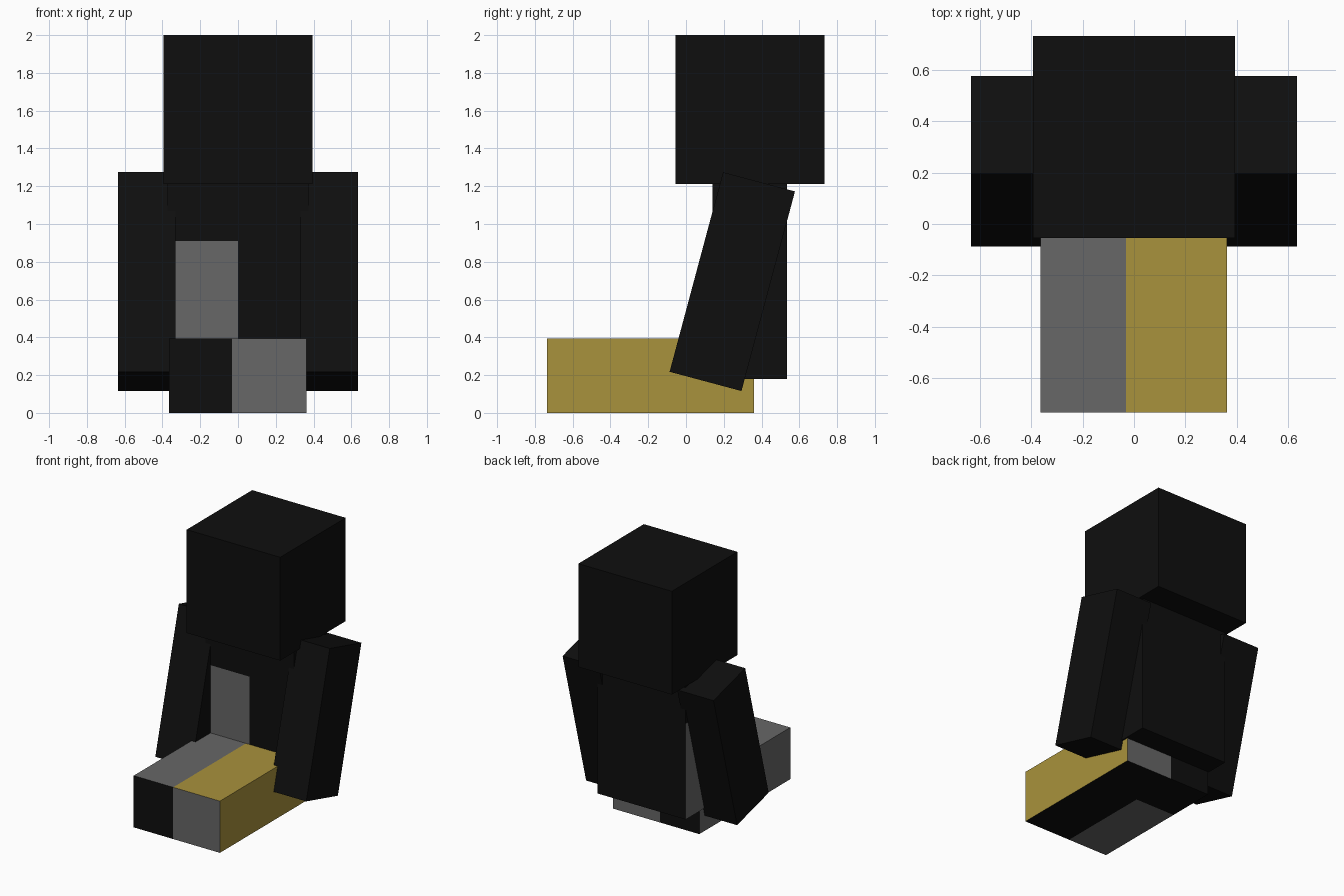
import bpy, bmesh, math
from mathutils import Matrix, Vector

if "Cube" in bpy.data.objects:
    bpy.data.objects.remove(bpy.data.objects["Cube"])


def colour(name, rgb):
    m = bpy.data.materials.new(name)
    m.diffuse_color = (*rgb, 1)
    m.use_nodes = True
    m.node_tree.nodes["Principled BSDF"].inputs["Base Color"].default_value = m.diffuse_color
    return m


BLACK, GREY, GOLD = 0, 1, 2
MATS = [colour("black", (0.0045, 0.0045, 0.0045)),
        colour("grey", (0.135, 0.135, 0.135)),
        colour("gold", (0.397, 0.287, 0.045))]


def box(name, lo, hi, rule=None, cuts=(), tilt=0):
    """Box from lo to hi, cut by planes (axis, value), faces coloured by rule(normal, centre)."""
    lo, hi = Vector(lo), Vector(hi)
    mid = (lo + hi) / 2
    bm = bmesh.new()
    bmesh.ops.create_cube(bm, size=1, matrix=Matrix.Translation(mid) @ Matrix.Diagonal((*(hi - lo), 1)))
    for axis, value in cuts:
        co, no = Vector((0, 0, 0)), Vector((0, 0, 0))
        co[axis], no[axis] = value, 1
        bmesh.ops.bisect_plane(bm, geom=bm.verts[:] + bm.edges[:] + bm.faces[:], plane_co=co, plane_no=no)
    bm.normal_update()
    for f in bm.faces:
        f.material_index = rule(f.normal, f.calc_center_median()) if rule else BLACK
    bmesh.ops.rotate(bm, verts=bm.verts, cent=mid, matrix=Matrix.Rotation(tilt, 3, 'X'))
    me = bpy.data.meshes.new(name)
    bm.to_mesh(me)
    bm.free()
    for m in MATS:
        me.materials.append(m)
    ob = bpy.data.objects.new(name, me)
    bpy.context.collection.objects.link(ob)
    return ob


# Head
box("head", (-0.394, -0.055, 1.213), (0.394, 0.733, 2.0))


# Torso: grey lower panel on the front half and the side at -x
def torso_rule(n, c):
    if c.z < 0.91 and (n.x < -0.5 or (n.y < -0.5 and c.x < 0)):
        return GREY
    return BLACK


box("torso", (-0.372, 0.141, 0.18), (0.372, 0.535, 1.274), torso_rule, [(0, 0), (2, 0.91)])

# Arms, leaning forward at the hands
for side, name in ((-1, "arm_left"), (1, "arm_right")):
    xs = sorted((side * 0.33, side * 0.636))
    box(name, (xs[0], 0.048, 0.148), (xs[1], 0.442, 1.242), tilt=math.radians(-15))


# Legs stretched forward
def gold_leg_rule(n, c):
    if abs(n.y) > 0.5:
        return GREY
    return BLACK if n.z < -0.5 else GOLD


def grey_leg_rule(n, c):
    if abs(n.y) > 0.5 or (n.z < -0.5 and c.y > -0.01):
        return BLACK
    return GREY


box("leg_right", (-0.032, -0.735, 0), (0.362, 0.36, 0.394), gold_leg_rule)
box("leg_left", (-0.364, -0.735, 0), (-0.032, 0.36, 0.394), grey_leg_rule, [(1, -0.01)])
